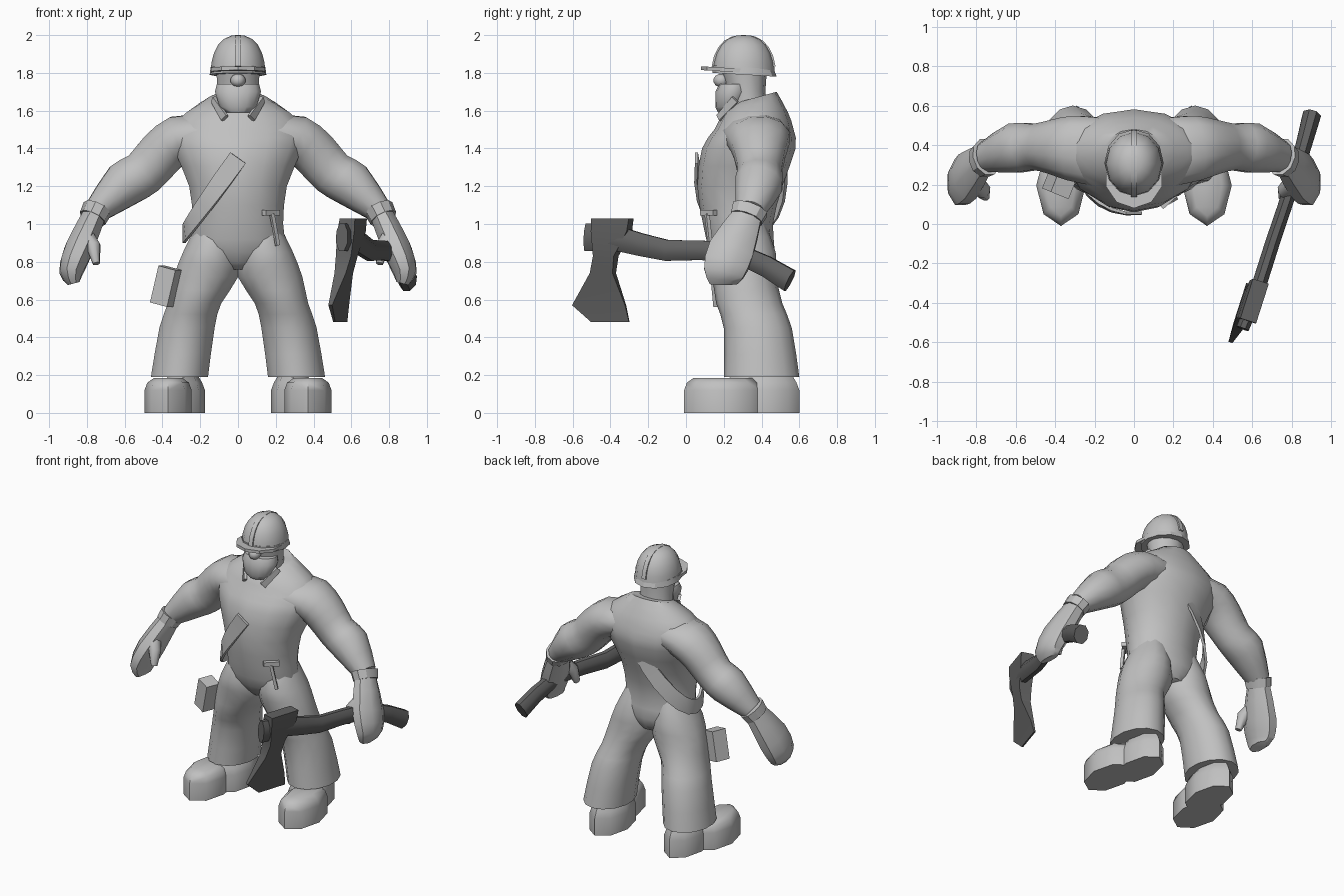
import bpy, bmesh
from math import sin, cos, pi, radians, sqrt
from mathutils import Vector, Matrix

cube = bpy.data.objects.get("Cube")
if cube:
    bpy.data.objects.remove(cube, do_unlink=True)


def material(name, value):
    mat = bpy.data.materials.new(name)
    mat.use_nodes = True
    colour = (value, value, value, 1)
    mat.diffuse_color = colour
    mat.node_tree.nodes["Principled BSDF"].inputs["Base Color"].default_value = colour
    return mat


LIGHT = material("light grey", .53)
DARK = material("dark grey", .12)


def finish(name, bm, mat, angle):
    bmesh.ops.recalc_face_normals(bm, faces=bm.faces)
    mesh = bpy.data.meshes.new(name)
    bm.to_mesh(mesh)
    bm.free()
    mesh.materials.append(mat)
    part = bpy.data.objects.new(name, mesh)
    bpy.context.scene.collection.objects.link(part)
    bpy.ops.object.select_all(action="DESELECT")
    bpy.context.view_layer.objects.active = part
    part.select_set(True)
    bpy.ops.object.shade_smooth_by_angle(angle=radians(angle))


def refine(rings):
    """Insert a smoothly curved ring halfway between each pair of rings."""
    result = [rings[0]]
    last = len(rings) - 1
    for i in range(last):
        before, after = rings[max(i - 1, 0)], rings[min(i + 2, last)]
        result.append([((p + q) * 9 - o - r) / 16 for o, p, q, r
                       in zip(before, rings[i], rings[i + 1], after)])
        result.append(rings[i + 1])
    return result


def loft(name, rings, mat=LIGHT, side=1, angle=50, curved=False):
    """Skin a list of equal-length point rings and cap both ends."""
    if curved:
        rings = refine(rings)
    bm = bmesh.new()
    rows = [[bm.verts.new((p.x * side, p.y, p.z)) for p in ring] for ring in rings]
    count = len(rows[0])
    for lower, upper in zip(rows, rows[1:]):
        for i in range(count):
            j = (i + 1) % count
            bm.faces.new((lower[i], lower[j], upper[j], upper[i]))
    bm.faces.new(rows[0])
    bm.faces.new(rows[-1])
    finish(name, bm, mat, angle)


def oval(z, width, front, back, x=0, tilt=0, n=14):
    """Level ring of points; a positive tilt raises the back."""
    middle, depth = (front + back) / 2, (back - front) / 2
    turns = [2 * pi * i / n for i in range(n)]
    return [Vector((x + width * sin(t), middle + depth * cos(t), z + tilt * cos(t)))
            for t in turns]


def tube(name, path, ref=None, n=12, **options):
    """Sweep along (x, y, z, a, b); a lies along ref, or outward from the body axis."""
    points = [Vector(p[:3]) for p in path]
    stretch = sqrt(2) if n == 4 else 1
    rings = []
    for i, p in enumerate(points):
        along = (points[min(i + 1, len(points) - 1)] - points[max(i - 1, 0)]).normalized()
        out = Vector(ref or (p.x, p.y - .3, 0))
        out = (out - along * out.dot(along)).normalized()
        across = along.cross(out)
        a, b = path[i][3:]
        turns = [2 * pi * (j + .5) / n for j in range(n)]
        rings.append([p + stretch * (out * a * cos(t) + across * b * sin(t)) for t in turns])
    loft(name, rings, **options)


def box(name, centre, size, turn, lean=0):
    bm = bmesh.new()
    bmesh.ops.create_cube(bm, size=1)
    bm.transform(Matrix.Translation(centre) @ Matrix.Rotation(radians(turn), 4, "Z")
                 @ Matrix.Rotation(radians(lean), 4, "Y") @ Matrix.Diagonal((*size, 1)))
    finish(name, bm, LIGHT, 30)


SIDEWAYS, FORWARD, UP = (1, 0, 0), (0, 1, 0), (0, 0, 1)

# Torso
loft("torso", [oval(*ring) for ring in (
    (.76, .12, .2, .43), (.85, .25, .13, .47), (1.0, .245, .09, .46), (1.2, .265, .06, .51),
    (1.4, .35, .085, .58), (1.5, .36, .15, .57), (1.59, .28, .2, .54))]
    + [oval(1.67, .15, .26, .48, tilt=.03)], curved=True)

for side, tag in ((1, "left"), (-1, "right")):
    # Collar flap
    tube(tag + "_collar_flap", [(.13, .26, 1.66, .01, .02), (.07, .175, 1.56, .01, .02)],
         n=4, side=side, angle=30)

    # Sleeve
    tube(tag + "_arm", [
        (.15, .36, 1.48, .18, .1), (.31, .385, 1.45, .17, .13), (.41, .39, 1.37, .14, .13),
        (.5, .39, 1.27, .12, .125), (.6, .385, 1.21, .13, .125), (.75, .34, 1.07, .08, .07)],
        FORWARD, side=side, curved=True)

    # Glove
    tube(tag + "_glove_cuff", [(.745, .34, 1.08, .1, .08), (.77, .32, 1.03, .09, .075)],
         FORWARD, n=10, side=side, angle=30)
    tube(tag + "_hand", [(.76, .33, 1.05, .08, .065), (.845, .24, .86, .13, .08),
                         (.885, .2, .74, .115, .065), (.87, .2, .685, .08, .035)],
         FORWARD, n=8, side=side, curved=True)
    tube(tag + "_thumb", [(.81, .22, .94, .05, .05), (.765, .17, .88, .045, .04),
                          (.75, .14, .79, .025, .02)], FORWARD, n=8, side=side)

    # Flared trouser leg
    loft(tag + "_leg", [oval(z, width, front, back, x) for z, x, width, front, back in (
        (1, .12, .1, .17, .42), (.85, .145, .15, .12, .475), (.72, .17, .175, .14, .48),
        (.58, .23, .145, .16, .51), (.45, .27, .15, .2, .56), (.19, .31, .155, .2, .6))],
        side=side, curved=True)

    # Boot, with the toe turned outwards
    for piece, x, width, front, back, top in (("toe", .37, .125, -.01, .4, .185),
                                              ("heel", .29, .115, .2, .6, .22)):
        shape = []
        for z, inset in ((0, 0), (.12, 0), (.16, .015), (top, .05)):
            shape.append(oval(z, width - inset, front + inset, back - inset, x, n=8))
        loft(tag + "_boot_" + piece, shape, side=side)


def dome(z, height, width, front, back, start):
    """Rings shrinking towards the top like a rounded cap."""
    middle, depth = (front + back) / 2, (back - front) / 2
    rings = []
    for i in range(6):
        t = radians(start + (80 - start) * i / 5)
        k = cos(t) ** .8
        rings.append(oval(z + height * sin(t), width * k, middle - depth * k,
                          middle + depth * k, n=12))
    return rings


# Head, beard and nose
loft("neck_and_head", [oval(1.58, .12, .24, .44), oval(1.7, .11, .22, .42),
                       oval(1.84, .12, .18, .43)])
loft("beard", [oval(1.59, .065, .17, .27), oval(1.62, .1, .155, .3),
               oval(1.7, .125, .155, .34), oval(1.74, .115, .175, .34)])
loft("nose", dome(1.76, .035, .04, .145, .23, -80))

# Helmet with rim, brim and crest ridge
loft("helmet", dome(1.8, .2, .145, .14, .47, 0))
loft("helmet_rim", [oval(1.79, .15, .14, .48, tilt=-.01, n=12),
                    oval(1.83, .145, .14, .465, tilt=-.01, n=12)], angle=30)
loft("helmet_brim", [oval(z, .15, .08, .4, tilt=-.01, n=10) for z in (1.805, 1.825)], angle=30)
arc = [radians(t) for t in range(10, 171, 16)]
tube("helmet_ridge", [(0, .305 - .165 * abs(cos(t)) ** .8 * (1 if cos(t) > 0 else -1),
                       1.8 + .195 * sin(t), .015, .006) for t in arc],
     SIDEWAYS, n=4, angle=30)

# Diagonal strap passing low around the right hip
half_turn = [pi * i / 12 for i in range(13)]
tube("strap", [(-.285 * sin(t), .29 - .235 * cos(t), 1.35 - .4 * sin(t), .008, .05)
               for t in half_turn], n=4, angle=30)

# Hip pouch and small hammer
box("hip_pouch", (-.38, .2, .67), (.1, .1, .2), -22, 14)
box("hammer_head", (.175, .12, 1.06), (.1, .03, .03), 42)
box("hammer_handle", (.195, .12, .97), (.02, .02, .17), 30, -12)

# Axe: curved handle running through the head, then a tapering blade
tube("axe_handle", [
    (.9, .55, .7, .065, .05), (.82, .26, .85, .055, .04), (.7, -.1, .86, .06, .04),
    (.62, -.35, .92, .07, .04), (.55, -.53, .93, .08, .035)],
    UP, n=8, mat=DARK, curved=True)
blade = []
for z, tip, heel, half in ((1.03, -.49, -.29, .04), (.96, -.49, -.3, .045),
                           (.83, -.48, -.37, .04), (.74, -.5, -.38, .03),
                           (.57, -.6, -.32, .01), (.48, -.5, -.3, .005)):
    lean = .72 + .12 * (z - .9)
    blade.append([Vector((lean + .32 * y + s * half, y - .32 * s * half, z))
                  for y, s in ((tip, -1), (tip, 1), (heel, 1), (heel, -1))])
loft("axe_blade", blade, mat=DARK, angle=25)
